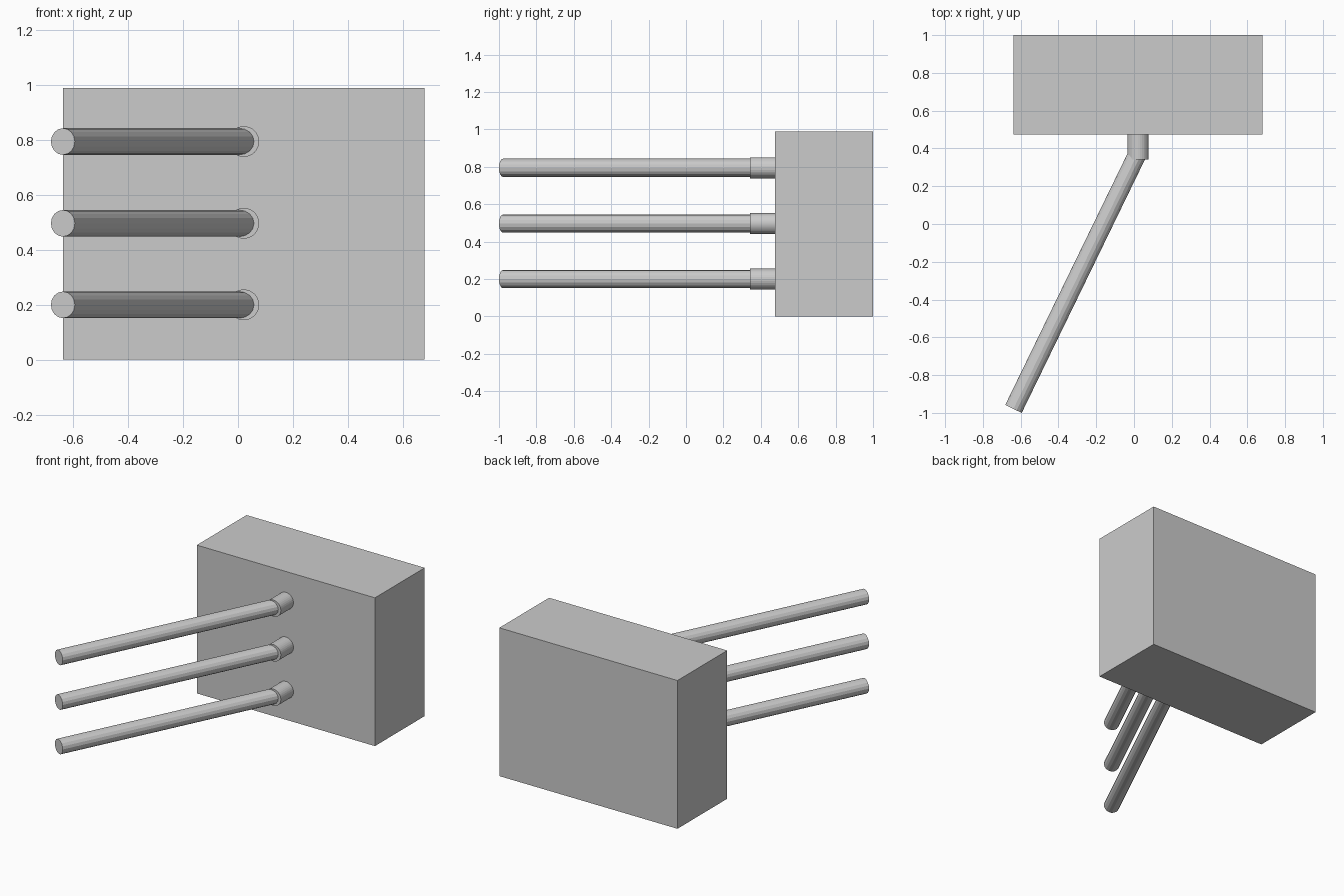
import bpy
from mathutils import Vector

if "Cube" in bpy.data.objects:
    bpy.data.objects.remove(bpy.data.objects["Cube"])

grey = bpy.data.materials.new("plain_grey")
grey.diffuse_color = (0.6, 0.6, 0.6, 1)
grey.use_nodes = True
grey.node_tree.nodes["Principled BSDF"].inputs["Base Color"].default_value = grey.diffuse_color


def finish(name):
    ob = bpy.context.object
    ob.name = name
    ob.data.materials.append(grey)
    return ob


def rod(name, start, end, radius, sides):
    """Flat-faced cylinder running from start to end."""
    a, b = Vector(start), Vector(end)
    bpy.ops.mesh.primitive_cylinder_add(
        vertices=sides, radius=radius, depth=(b - a).length, location=(a + b) / 2)
    ob = finish(name)
    ob.rotation_euler = (b - a).to_track_quat('Z', 'Y').to_euler()
    return ob


# Block at the back
x0, x1, y0, y1, height = -0.637, 0.679, 0.475, 1.0, 0.99
bpy.ops.mesh.primitive_cube_add(size=1, location=((x0 + x1) / 2, (y0 + y1) / 2, height / 2))
block = finish("block")
block.scale = (x1 - x0, y1 - y0, height)

# Three sockets, each with a long peg swung to the left
for i, z in enumerate((0.2, 0.497, 0.795), 1):
    rod(f"socket_{i}", (0.021, y0 + 0.005, z), (0.021, 0.342, z), 0.056, 32)
    rod(f"peg_{i}", (0.018, 0.37, z), (-0.638, -0.979, z), 0.0485, 16)
